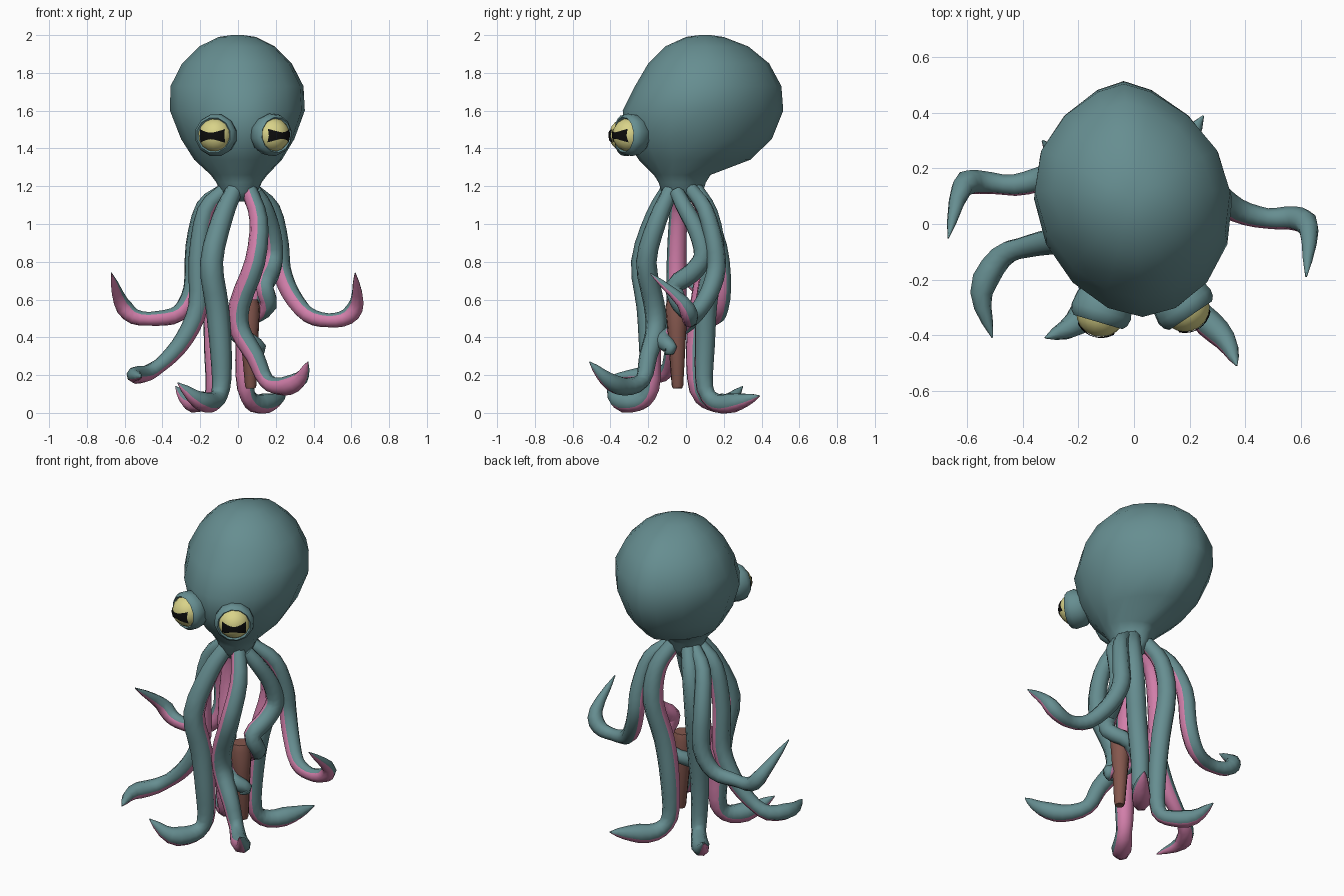
import bpy
import math
from mathutils import Vector

cube = bpy.data.objects.get("Cube")
if cube:
    bpy.data.objects.remove(cube, do_unlink=True)


def material(name, r, g, b):
    mat = bpy.data.materials.new(name)
    mat.use_nodes = True
    mat.diffuse_color = (r, g, b, 1)
    bsdf = next(n for n in mat.node_tree.nodes if n.type == 'BSDF_PRINCIPLED')
    bsdf.inputs["Base Color"].default_value = (r, g, b, 1)
    bsdf.inputs["Roughness"].default_value = 0.8
    return mat


TEAL = material("teal skin", 0.133, 0.27, 0.282)
PINK = material("pink underside", 0.64, 0.21, 0.4)
YELLOW = material("yellow eye", 0.69, 0.65, 0.25)
BLACK = material("black pupil", 0.004, 0.004, 0.004)
BROWN = material("brown wood", 0.23, 0.095, 0.075)


def build(name, verts, faces, mats, indices=None, angle=60):
    """Turn geometry into a smooth-shaded object."""
    mesh = bpy.data.meshes.new(name)
    mesh.from_pydata(verts, [], faces)
    for mat in mats:
        mesh.materials.append(mat)
    if indices:
        mesh.polygons.foreach_set("material_index", indices)
    obj = bpy.data.objects.new(name, mesh)
    bpy.context.collection.objects.link(obj)
    bpy.ops.object.select_all(action='DESELECT')
    obj.select_set(True)
    bpy.context.view_layer.objects.active = obj
    bpy.ops.object.shade_smooth_by_angle(angle=math.radians(angle))
    return obj


def loft(name, rings, mats, side_rule=lambda side: 0, angle=60):
    """Skin a list of equal rings and cap both ends."""
    n = len(rings[0])
    verts = [p for ring in rings for p in ring]
    faces, indices = [], []
    for i in range(len(rings) - 1):
        for k in range(n):
            a, b = i * n + k, i * n + (k + 1) % n
            faces.append((a, b, b + n, a + n))
            indices.append(side_rule(k))
    faces.append(tuple(reversed(range(n))))
    faces.append(tuple(range(len(verts) - n, len(verts))))
    return build(name, verts, faces, mats, indices + [0, 0], angle)


def circle(center, u, v, radius, sides, offset=0.0):
    turn = 2 * math.pi / sides
    return [center + radius * (math.cos((k + offset) * turn) * u
                               + math.sin((k + offset) * turn) * v)
            for k in range(sides)]


def lathe(name, base, axis, profile, mats, sides, angle=60):
    """Revolve (distance along axis, radius) pairs around an axis."""
    axis = axis.normalized()
    u = axis.orthogonal().normalized()
    v = axis.cross(u)
    rings = [circle(base + axis * d, u, v, r, sides) for d, r in profile]
    return loft(name, rings, mats, angle=angle)


# Head: egg-shaped slices (height, front, back, half width), slightly turned
slices = [(1.12, -.09, .06, .06), (1.17, -.13, .09, .1), (1.22, -.145, .105, .12),
          (1.26, -.17, .13, .15), (1.34, -.25, .34, .232), (1.45, -.32, .455, .3),
          (1.6, -.335, .515, .357), (1.73, -.27, .505, .352), (1.85, -.2, .44, .29),
          (1.94, -.11, .33, .2), (1.99, 0, .2, .1), (2.0, .07, .13, .03)]
head_rings = []
for z, front, back, half in slices:
    mid, depth = (front + back) / 2, (back - front) / 2
    ring = []
    for k in range(16):
        a = 2 * math.pi * k / 16
        y = mid + depth * math.sin(a)
        pinch = 1.35 if math.sin(a) > 0 else 1.12
        x = half * math.copysign(abs(math.cos(a)) ** pinch, math.cos(a))
        ring.append(Vector((x - 0.08 * (y - 0.05), y, z)))
    head_rings.append(ring)
loft("head", head_rings, [TEAL])


# Eyes: raised socket, round eyeball, bow-tie pupil plate
def eye(side, center, gaze):
    center, gaze = Vector(center), Vector(gaze).normalized()
    lathe(side + "_eye_socket", center, gaze,
          [(-.09, .07), (-.05, .105), (0, .114), (.025, .108), (.04, .094), (.025, .082)],
          [TEAL], 12)
    radius = 0.092
    arc = [math.pi * i / 10 for i in range(1, 10)]
    lathe(side + "_eyeball", center, gaze,
          [(-radius * math.cos(a), radius * math.sin(a)) for a in arc]
          + [(radius * 0.999, 0.004)], [YELLOW], 14)
    across = Vector((0, 0, 1)).cross(gaze).normalized()
    up = gaze.cross(across)
    verts, columns = [], 8
    for i in range(columns + 1):
        s = 2 * i / columns - 1
        height = 0.017 + 0.019 * abs(s) ** 1.5
        for level in (-1, 0, 1):
            d = across * s * 0.068 + up * (level * height - 0.004)
            depth = math.sqrt((radius + 0.004) ** 2 - d.length_squared)
            verts.append(center + d + gaze * depth)
    faces = [(3 * i + j, 3 * i + j + 3, 3 * i + j + 4, 3 * i + j + 1)
             for i in range(columns) for j in (0, 1)]
    build(side + "_pupil", verts, faces, [BLACK])


eye("right", (-.118, -.315, 1.47), (-.28, -.95, 0))
eye("left", (.182, -.297, 1.472), (.55, -.82, 0))


# Arms: tapered tubes along a path in hundredths, pink on the inner side
def smooth_path(points, steps=3):
    pts = [points[0] * 2 - points[1]] + points + [points[-1] * 2 - points[-2]]
    path = []
    for a, b, c, d in zip(pts, pts[1:], pts[2:], pts[3:]):
        for i in range(steps):
            t = i / steps
            path.append(0.5 * (2 * b + (c - a) * t + (2 * a - 5 * b + 4 * c - d) * t * t
                               + (3 * b - a - 3 * c + d) * t ** 3))
    return path + [points[-1]]


def arm(name, points, thickness=0.052, inward=None, grip=None):
    path = smooth_path([Vector(p) / 100 for p in points])
    normal = Vector(inward) if inward else Vector((-path[4].x, -path[4].y, 0))
    rings, last = [], len(path) - 1
    for i, p in enumerate(path):
        tangent = (path[min(i + 1, last)] - path[max(i - 1, 0)]).normalized()
        if grip and p.z < 0.6:
            normal = Vector((grip[0] - p.x, grip[1] - p.y, 0)).normalized()
        normal = (normal - tangent * normal.dot(tangent)).normalized()
        t = i / last
        swell = 0.74 + 0.3 * abs(math.sin(1.5 * math.pi * t))
        taper = min(1, (1 - t) / 0.17) ** 0.75
        radius = thickness * swell * taper + 0.003
        rings.append(circle(p, normal, tangent.cross(normal), radius, 8, 0.5))
    # The three sides around the inward direction are pink
    loft(name, rings, [TEAL, PINK], lambda k: int(k in (6, 7, 0)))


arm("right_back_raised_arm",
    [(-7, 2, 118), (-18, 9, 109), (-23, 17, 88), (-24, 19, 66), (-31, 17, 53),
     (-43, 14, 50), (-55, 15, 51), (-62, 13, 59), (-67, -5, 74)], 0.046)
arm("left_raised_arm",
    [(8, 3, 118), (18, 10, 108), (22, 15, 90), (23, 16, 76), (28, 12, 63),
     (37, 5, 52), (48, 2, 49), (58, 2, 51), (63, -2, 59), (62, -19, 74)], 0.046)
arm("right_front_raised_arm",
    [(-7, -3, 118), (-17, -4, 107), (-21, -5, 82), (-21, -5, 57), (-28, -6, 40),
     (-38, -8, 28), (-48, -12, 21), (-55, -25, 20), (-51, -41, 19)], 0.048)
arm("right_front_arm",
    [(-2, -9, 118), (-8, -16, 104), (-14, -23, 80), (-11, -20, 56), (-9, -19, 32),
     (-9, -19, 13), (-13, -25, 6), (-21, -36, 7), (-32, -41, 16)], 0.057)
arm("left_front_arm",
    [(6, -8, 118), (11, -15, 102), (9, -21, 80), (1, -17, 58), (1, -16, 44),
     (9, -20, 30), (15, -23, 17), (24, -33, 14), (33, -42, 18), (37, -51, 27)],
    0.052, (-1, -0.25, 0))
arm("left_back_arm",
    [(5, 5, 118), (11, 12, 105), (12, 15, 85), (7, 11, 60), (4, 10, 36),
     (4, 10, 13), (9, 17, 5), (18, 28, 6), (25, 39, 9)], 0.055)
arm("right_back_arm",
    [(-5, 5, 118), (-11, 11, 105), (-14, 12, 85), (-13, 8, 60), (-13, 5, 35),
     (-13, 6, 12), (-18, 13, 6), (-26, 22, 6), (-33, 30, 14)], 0.052,
    (0.2, -1, 0))
arm("coiling_arm",
    [(9, -5, 117), (14, -1, 109), (18, 6, 96), (19, 9, 83), (17, 3, 74),
     (14, -6, 67), (16, -3, 57), (7, 4, 50), (-2, -4, 44), (4, -12, 39),
     (12, -8, 34), (9, -11, 31)], 0.048, grip=(.06, -.05))

# Held stick: tapered with a bevelled top
lathe("held_stick", Vector((.068, -.045, .13)), Vector((-.012, -.005, .47)),
      [(0, .025), (.015, .031), (.3, .05), (.43, .061), (.47, .05)], [BROWN], 10, 42)
